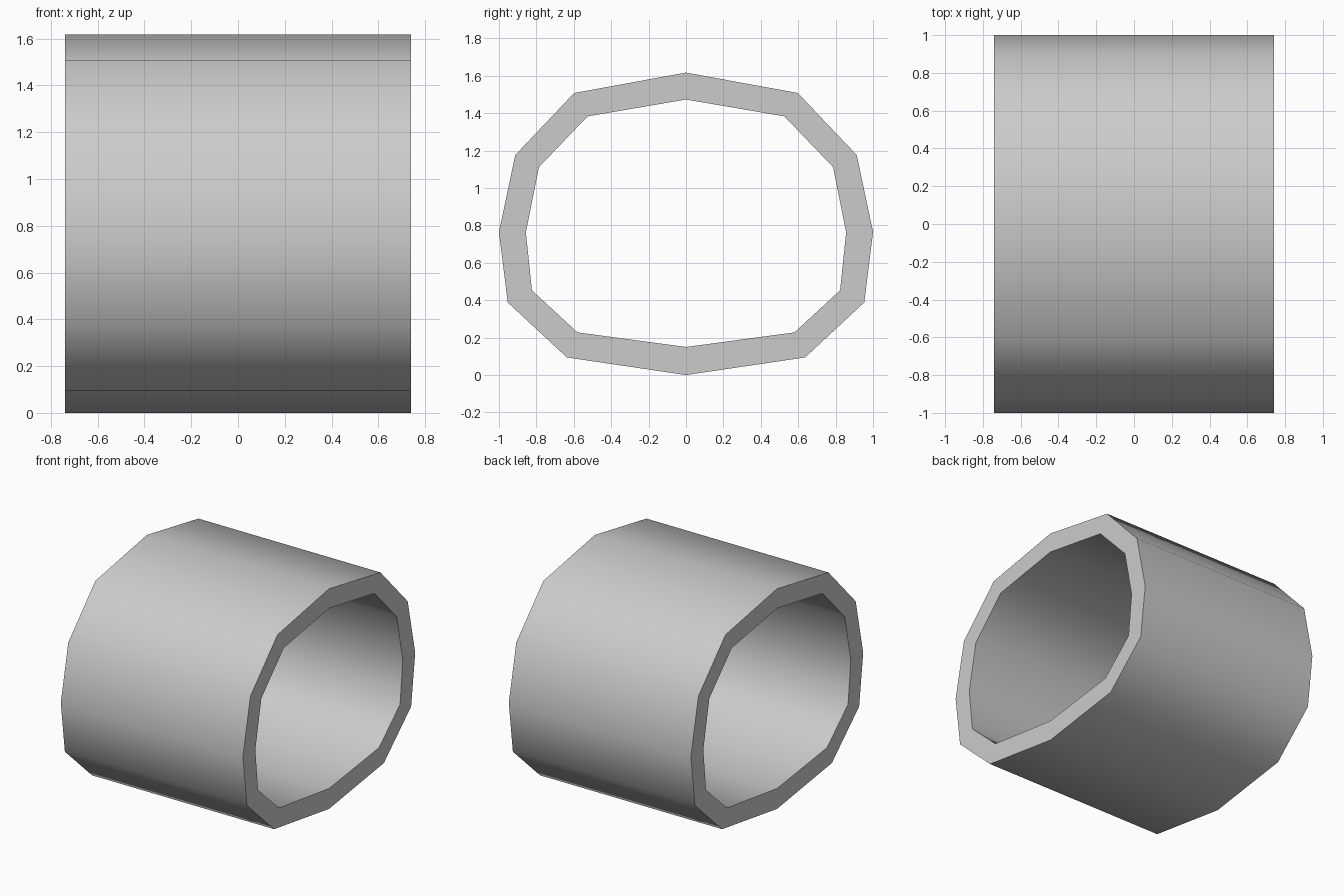
import bpy, bmesh, math

if "Cube" in bpy.data.objects:
    bpy.data.objects.remove(bpy.data.objects["Cube"])

HALF_LENGTH = 0.74

# Right half of the outer and inner cross-sections (y, z), bottom to top
OUTER = [(0, 0), (0.637, 0.094), (0.953, 0.388), (1.0, 0.765),
         (0.913, 1.176), (0.598, 1.508), (0, 1.617)]
INNER = [(0, 0.15), (0.58, 0.228), (0.824, 0.453), (0.856, 0.762),
         (0.786, 1.112), (0.526, 1.383), (0, 1.473)]


def mirrored(half):
    """Close a half profile into a full loop, symmetric in y."""
    return half + [(-y, z) for y, z in reversed(half[1:-1])]


bm = bmesh.new()


def ring(profile, x):
    return [bm.verts.new((x, y, z)) for y, z in mirrored(profile)]


# Outer wall, end rims and bore: bridge four rings in a closed cycle
rings = [ring(OUTER, -HALF_LENGTH), ring(OUTER, HALF_LENGTH),
         ring(INNER, HALF_LENGTH), ring(INNER, -HALF_LENGTH)]
n = len(rings[0])
for k in range(4):
    a, b = rings[k], rings[(k + 1) % 4]
    for i in range(n):
        j = (i + 1) % n
        bm.faces.new((a[i], a[j], b[j], b[i]))
bmesh.ops.recalc_face_normals(bm, faces=bm.faces)

mesh = bpy.data.meshes.new("tube")
bm.to_mesh(mesh)
bm.free()
tube = bpy.data.objects.new("tube", mesh)
bpy.context.collection.objects.link(tube)

# Smooth walls with crisp rims
bpy.context.view_layer.objects.active = tube
tube.select_set(True)
bpy.ops.object.shade_smooth_by_angle(angle=math.radians(45))
